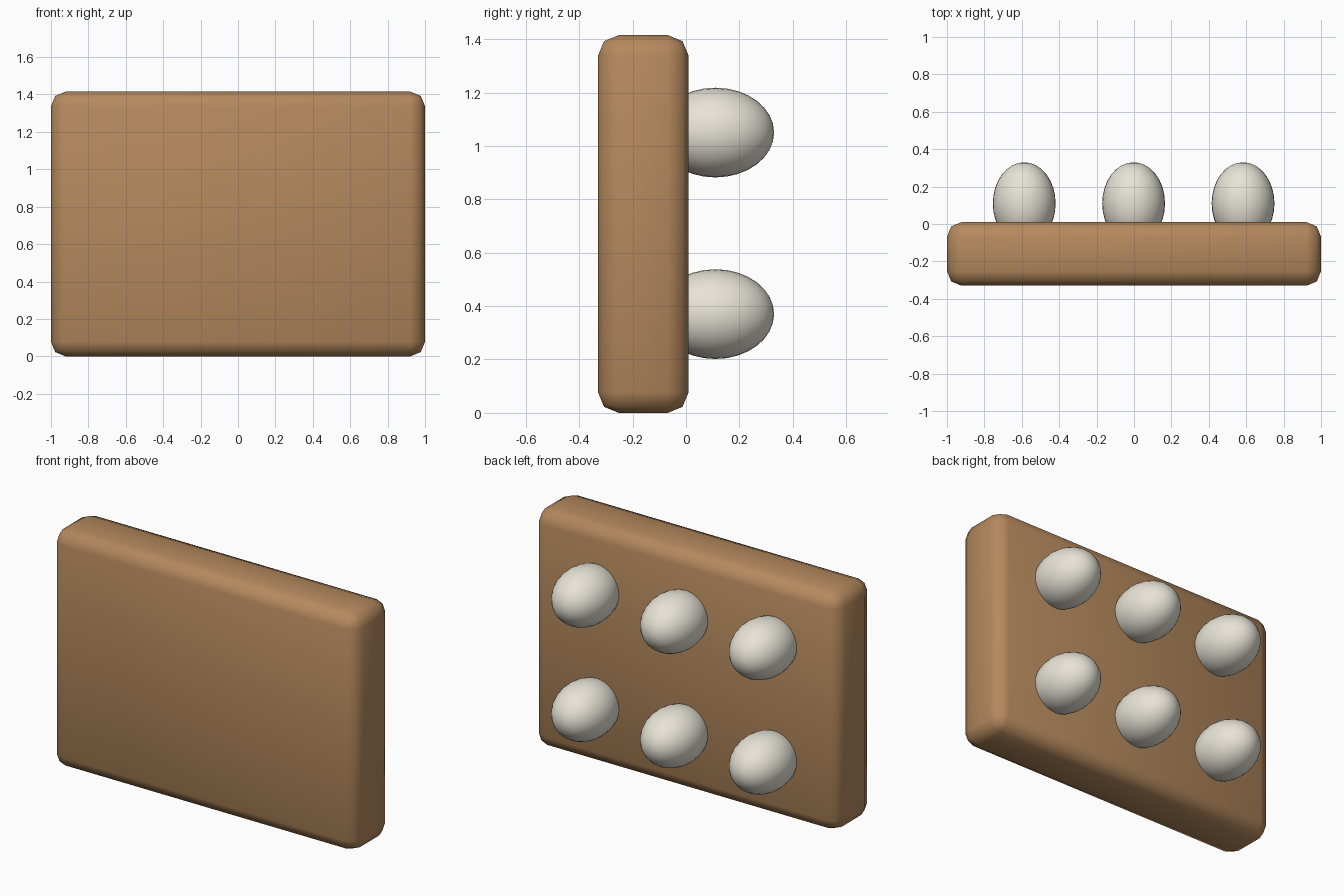
import bpy, bmesh
from math import pi
from mathutils import Matrix

if "Cube" in bpy.data.objects:
    bpy.data.objects.remove(bpy.data.objects["Cube"])


def material(name, color):
    mat = bpy.data.materials.new(name)
    mat.diffuse_color = color
    mat.use_nodes = True
    mat.node_tree.nodes["Principled BSDF"].inputs["Base Color"].default_value = mat.diffuse_color
    return mat


def add_object(name, bm, mat, location):
    for face in bm.faces:
        face.smooth = True
    mesh = bpy.data.meshes.new(name)
    bm.to_mesh(mesh)
    bm.free()
    mesh.materials.append(mat)
    obj = bpy.data.objects.new(name, mesh)
    obj.location = location
    bpy.context.collection.objects.link(obj)
    return obj


wood = material("tan", (0.46, 0.25, 0.11, 1))
cream = material("cream", (0.80, 0.77, 0.68, 1))

# Slab with rounded edges
bm = bmesh.new()
bmesh.ops.create_cube(bm, size=1, matrix=Matrix.Diagonal((2.0, 0.34, 1.415, 1)))
bmesh.ops.bevel(bm, geom=bm.edges[:], offset=0.078, segments=2,
                profile=0.5, affect='EDGES')
add_object("slab", bm, wood, (0, -0.16, 0.7075))

# Two rows of three oval knobs, half sunk into the back of the slab
for row, z in enumerate((0.37, 1.05)):
    for col in range(3):
        bm = bmesh.new()
        shape = Matrix.Diagonal((0.168, 0.22, 0.168, 1)) @ Matrix.Rotation(pi / 2, 4, 'X')
        bmesh.ops.create_uvsphere(bm, u_segments=32, v_segments=16,
                                  radius=1, matrix=shape)
        add_object(f"knob_{row}_{col}", bm, cream, ((col - 1) * 0.585 - 0.002, 0.11, z))
